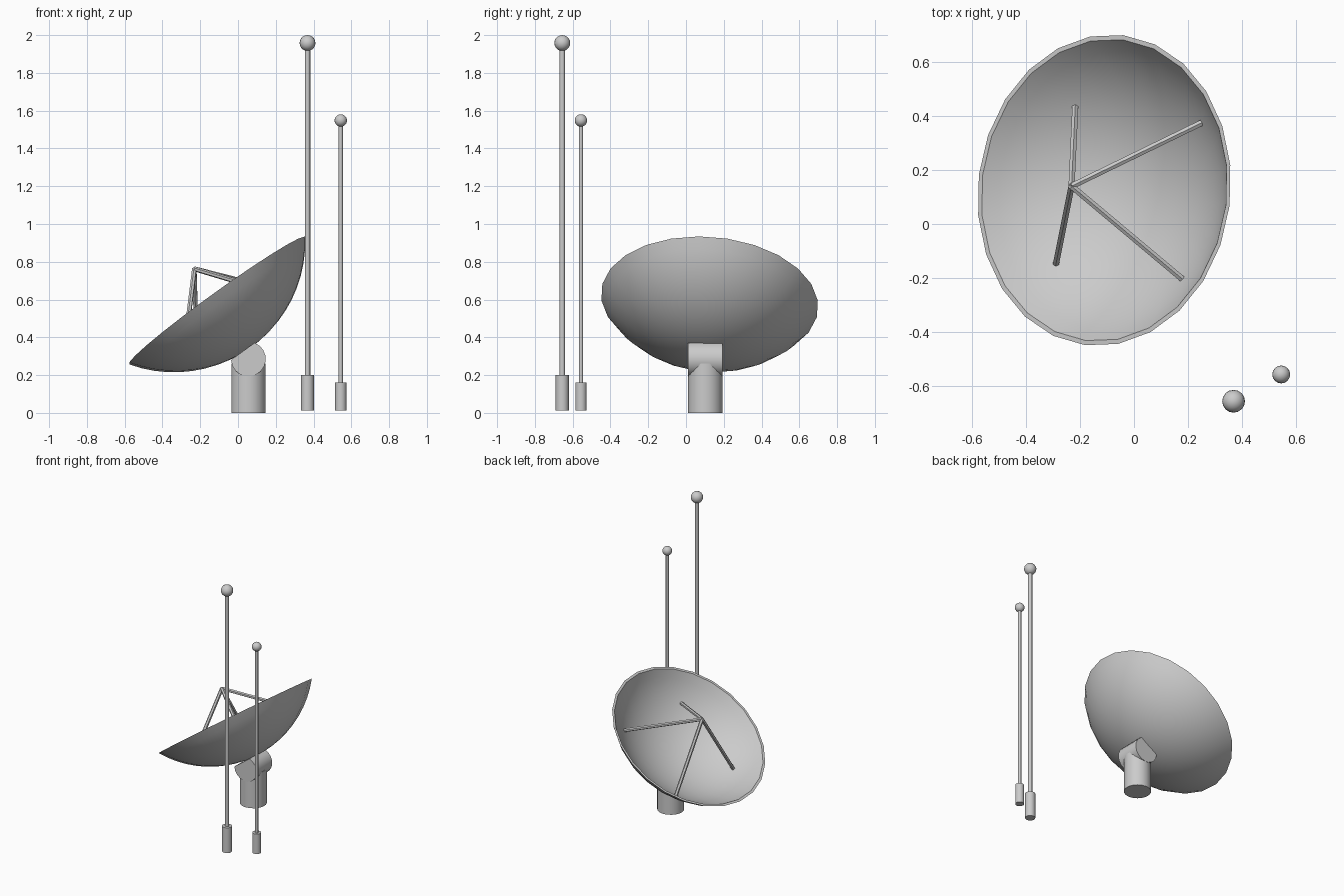
import bpy, math
from math import sin, cos, pi, radians, sqrt
from mathutils import Matrix, Vector

if "Cube" in bpy.data.objects:
    bpy.data.objects.remove(bpy.data.objects["Cube"])


def mesh_object(name, verts, faces, matrix=None, smooth=None):
    me = bpy.data.meshes.new(name)
    me.from_pydata([tuple(v) for v in verts], [], faces)
    ob = bpy.data.objects.new(name, me)
    bpy.context.collection.objects.link(ob)
    if matrix:
        me.transform(matrix)
    if smooth:
        shade(ob, smooth)
    return ob


def shade(ob, angle):
    bpy.ops.object.select_all(action='DESELECT')
    ob.select_set(True)
    bpy.context.view_layer.objects.active = ob
    bpy.ops.object.shade_smooth_by_angle(angle=radians(angle))


def rod(name, a, b, radius, sides, smooth=None):
    a, b = Vector(a), Vector(b)
    bpy.ops.mesh.primitive_cylinder_add(vertices=sides, radius=radius, depth=(b - a).length)
    ob = bpy.context.object
    ob.name = name
    ob.rotation_euler = (b - a).to_track_quat('Z', 'Y').to_euler()
    ob.location = (a + b) / 2
    if smooth:
        shade(ob, smooth)
    return ob


# Dish frame: origin at the rim centre, local z along the dish axis
tilt = radians(36)
frame = (Matrix.Translation((-0.11, 0.125, 0.595))
         @ Matrix.Rotation(radians(-7), 4, 'Z') @ Matrix.Rotation(-tilt, 4, 'Y'))
RIM, DEPTH, WALL, SEG, RINGS = 0.577, 0.305, 0.014, 24, 10
R = (RIM ** 2 + DEPTH ** 2) / (2 * DEPTH)
centre = R - DEPTH


# Dish: closed shell, outer spherical cap plus inner cap joined at the rim
def cap(radius):
    end = math.acos(centre / radius)
    return [(radius * sin(end * i / RINGS), centre - radius * cos(end * i / RINGS))
            for i in range(1, RINGS + 1)]


profile = cap(R) + cap(R - WALL)[::-1]
verts = [(r * cos(2 * pi * k / SEG), r * sin(2 * pi * k / SEG), z)
         for r, z in profile for k in range(SEG)]
faces = []
for i in range(len(profile) - 1):
    for k in range(SEG):
        n = (k + 1) % SEG
        faces.append((i * SEG + k, (i + 1) * SEG + k, (i + 1) * SEG + n, i * SEG + n)[::-1])
bottom, top, last = len(verts), len(verts) + 1, (len(profile) - 1) * SEG
verts += [(0, 0, -DEPTH), (0, 0, -DEPTH + WALL)]
for k in range(SEG):
    n = (k + 1) % SEG
    faces.append((bottom, n, k))
    faces.append((top, last + k, last + n))
mesh_object("dish", verts, faces, frame, 40)

# Feed struts meeting in front of the dish
feed = frame @ Vector((0, 0, 0.207))
foot_r = 0.41
foot_z = centre - sqrt((R - WALL) ** 2 - foot_r ** 2)
for k in range(4):
    a = pi / 4 + k * pi / 2
    foot = frame @ Vector((foot_r * cos(a), foot_r * sin(a), foot_z))
    rod(f"feed_strut_{k + 1}", foot, feed, 0.013, 6)

# Pedestal
rod("pedestal", (0.055, 0.102, 0), (0.055, 0.102, 0.262), 0.092, 18, 30)

# Pivot: horizontal drum with its top cut flat against the dish back
arc = [radians(183 + (429 - 183) * i / 13) for i in range(14)]
n = len(arc)
verts = [(0.055 + 0.092 * cos(a), y, 0.285 + 0.092 * sin(a))
         for y in (0.01, 0.194) for a in arc]
faces = [tuple(range(n)), tuple(range(2 * n - 1, n - 1, -1))]
faces += [(i, i + n, (i + 1) % n + n, (i + 1) % n) for i in range(n)]
mesh_object("pivot_drum", verts, faces, None, 30)


# Antennas: socket, mast and ball tip
def antenna(name, x, y, base_r, base_top, mast_r, ball_z, ball_r):
    rod(name + "_socket", (x, y, 0.012), (x, y, base_top), base_r, 16, 30)
    rod(name + "_mast", (x, y, base_top - 0.02), (x, y, ball_z), mast_r, 12, 40)
    bpy.ops.mesh.primitive_uv_sphere_add(segments=16, ring_count=10, radius=ball_r,
                                         location=(x, y, ball_z))
    bpy.context.object.name = name + "_ball"
    shade(bpy.context.object, 40)


antenna("tall_antenna", 0.368, -0.655, 0.035, 0.2, 0.0145, 1.958, 0.042)
antenna("short_antenna", 0.544, -0.556, 0.03, 0.16, 0.011, 1.548, 0.033)
